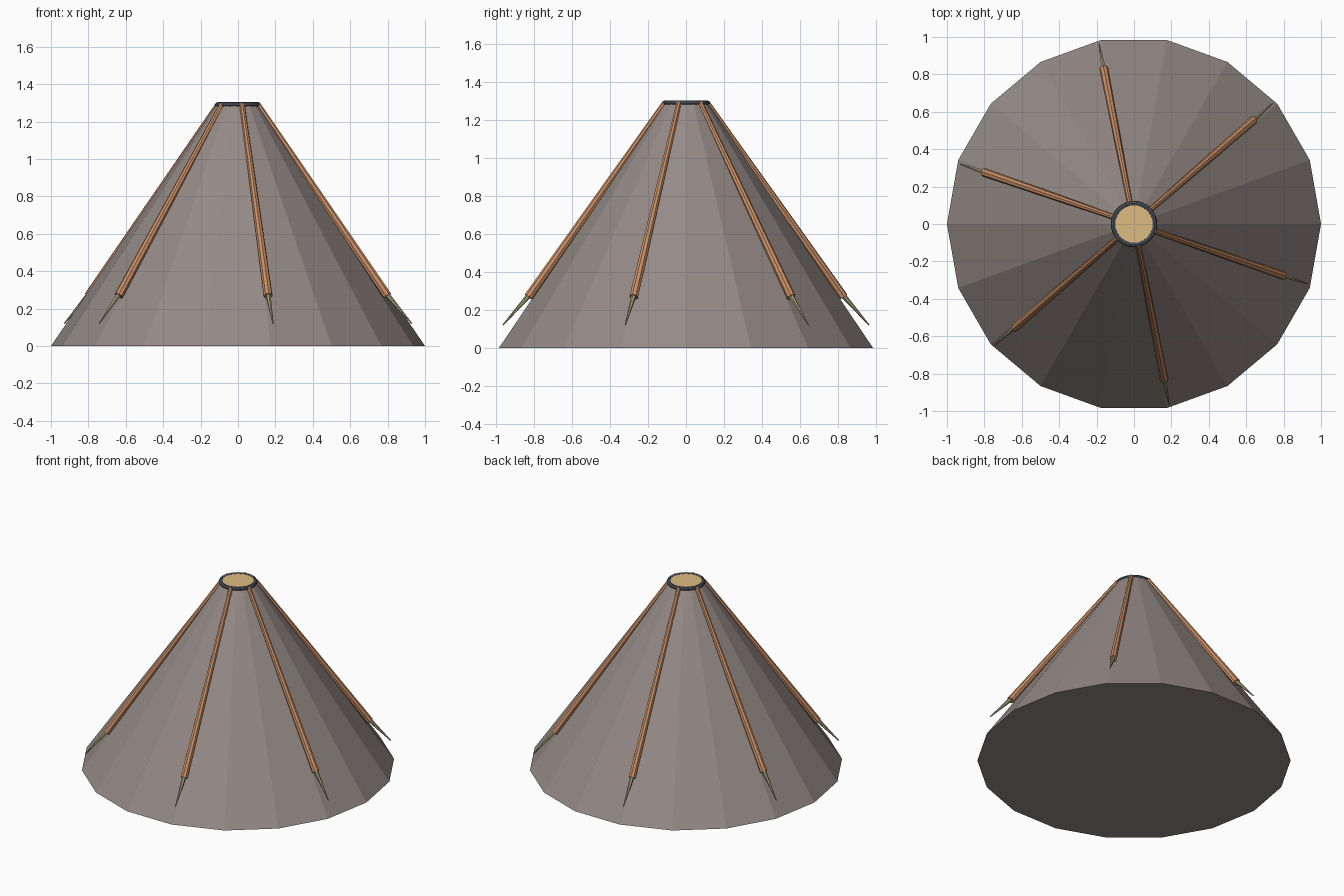
import bpy
from math import radians, cos, sin
from mathutils import Vector

if "Cube" in bpy.data.objects:
    bpy.data.objects.remove(bpy.data.objects["Cube"])


def material(name, rgb):
    m = bpy.data.materials.new(name)
    m.diffuse_color = (*rgb, 1)
    m.use_nodes = True
    m.node_tree.nodes["Principled BSDF"].inputs["Base Color"].default_value = m.diffuse_color
    return m


CLOTH = material("canvas", (0.30, 0.255, 0.24))
WOOD = material("wood", (0.58, 0.27, 0.13))
SPIKE = material("spike", (0.36, 0.33, 0.18))
DARK = material("dark_rim", (0.08, 0.09, 0.11))
TAN = material("tan", (0.72, 0.50, 0.22))


def finish(name, mat):
    ob = bpy.context.object
    ob.name = name
    ob.data.materials.append(mat)
    return ob


def rod(name, a, b, r1, r2, sides, mat):
    """Tapered rod from point a to point b."""
    d = b - a
    bpy.ops.mesh.primitive_cone_add(vertices=sides, radius1=r1, radius2=r2,
                                    depth=d.length, location=(a + b) / 2,
                                    rotation=d.to_track_quat('Z', 'Y').to_euler())
    return finish(name, mat)


# Faceted cover, corners on the x axis
bpy.ops.mesh.primitive_cone_add(vertices=18, radius1=1, radius2=0.115, depth=1.292,
                                location=(0, 0, 0.646), rotation=(0, 0, radians(10)))
cover = finish("cone_cover", CLOTH)
cover.rotation_euler.z = 0
# make sure a corner lies on +x
first = cover.data.vertices[0].co
cover.rotation_euler.z = -Vector((1, 0)).angle_signed(Vector((first.x, first.y)))

# Rim and lid at the top
bpy.ops.mesh.primitive_torus_add(major_radius=0.11, minor_radius=0.014,
                                 major_segments=32, minor_segments=8,
                                 location=(0, 0, 1.289))
finish("top_rim", DARK)
bpy.ops.mesh.primitive_cylinder_add(vertices=32, radius=0.1, depth=0.02,
                                    location=(0, 0, 1.288))
finish("top_lid", TAN)

# Six poles with thin spikes at their lower ends
for i in range(6):
    t = radians(41 + 60 * i)

    def at(r, z):
        return Vector((r * cos(t), r * sin(t), z))

    rod(f"pole_{i + 1}", at(0.845, 0.268), at(0.113, 1.292), 0.024, 0.014, 8, WOOD)
    rod(f"spike_{i + 1}", at(0.835, 0.285), at(0.982, 0.12), 0.015, 0.003, 6, SPIKE)
